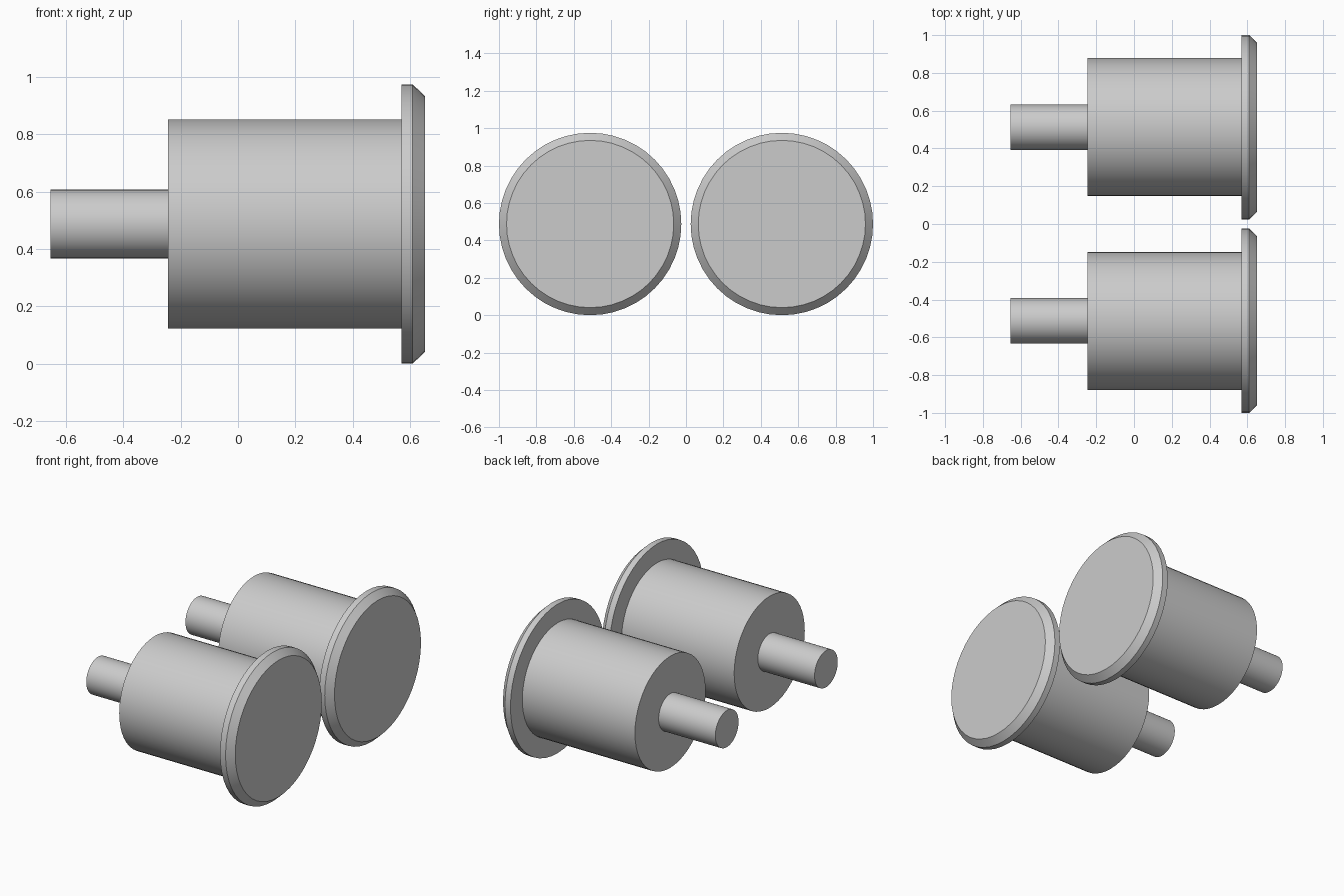
import bpy
import bmesh
import math

cube = bpy.data.objects.get("Cube")
if cube:
    bpy.data.objects.remove(cube, do_unlink=True)

SIDES = 48
CENTRE_Y, CENTRE_Z = 0.5125, 0.4875

grey = bpy.data.materials.new("plain_grey")
grey.use_nodes = True
colour = (0.6, 0.6, 0.6, 1)
grey.diffuse_color = colour
grey.node_tree.nodes["Principled BSDF"].inputs["Base Color"].default_value = colour


def turned_part(name, profile, y):
    """Closed solid turned around the x axis from (x, radius) points."""
    bm = bmesh.new()
    rings = []
    for x, r in profile:
        angles = [2 * math.pi * i / SIDES for i in range(SIDES)]
        rings.append([bm.verts.new((x, r * math.cos(a), r * math.sin(a))) for a in angles])
    for a, b in zip(rings, rings[1:]):
        for i in range(SIDES):
            j = (i + 1) % SIDES
            bm.faces.new((a[i], a[j], b[j], b[i]))
    bm.faces.new(rings[0])
    bm.faces.new(rings[-1])
    bmesh.ops.recalc_face_normals(bm, faces=bm.faces)
    mesh = bpy.data.meshes.new(name)
    bm.to_mesh(mesh)
    bm.free()
    mesh.materials.append(grey)
    obj = bpy.data.objects.new(name, mesh)
    obj.location = (0, y, CENTRE_Z)
    bpy.context.collection.objects.link(obj)
    bpy.ops.object.select_all(action="DESELECT")
    obj.select_set(True)
    bpy.context.view_layer.objects.active = obj
    bpy.ops.object.shade_smooth_by_angle(angle=math.radians(30))


# Two matching pegs, each a thin stem, a thick body and a chamfered flange
for side, y in (("front", -CENTRE_Y), ("back", CENTRE_Y)):
    turned_part(side + "_stem", [(-0.655, 0.12), (-0.245, 0.12)], y)
    turned_part(side + "_body", [(-0.245, 0.365), (0.57, 0.365)], y)
    turned_part(side + "_flange", [(0.57, 0.4875), (0.61, 0.4875), (0.652, 0.447)], y)
